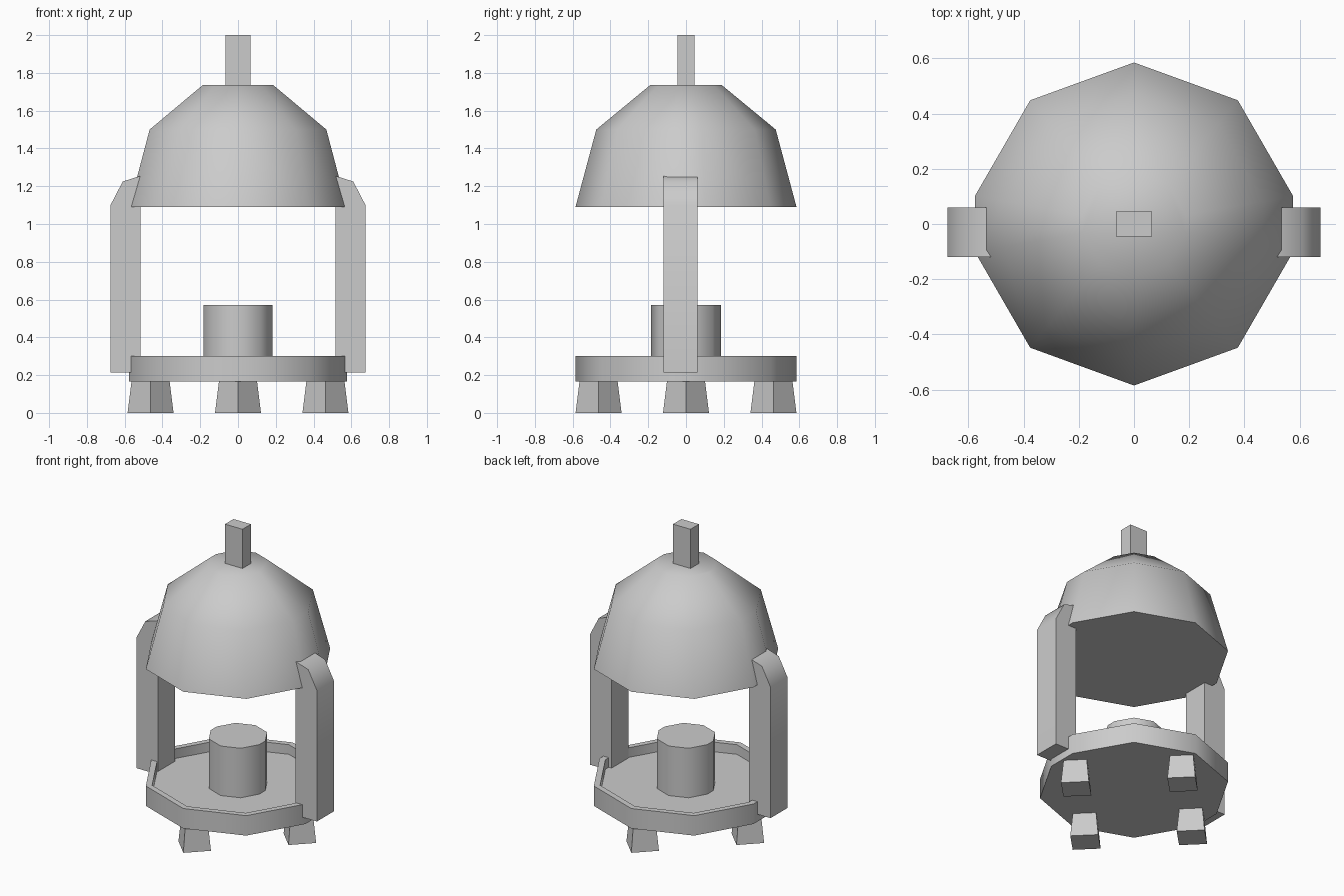
import bpy, bmesh, math

cube = bpy.data.objects.get("Cube")
if cube:
    bpy.data.objects.remove(cube, do_unlink=True)

grey = bpy.data.materials.new("plain_grey")
grey.use_nodes = True
grey.diffuse_color = (0.6, 0.6, 0.6, 1)
grey.node_tree.nodes["Principled BSDF"].inputs["Base Color"].default_value = (0.6, 0.6, 0.6, 1)

# Ten-sided outline, with a short side facing each arm
ANGLES = [0, 40, 80, 100, 140, 180, 220, 260, 280, 320]


def finish(name, bm):
    bmesh.ops.recalc_face_normals(bm, faces=bm.faces)
    mesh = bpy.data.meshes.new(name)
    bm.to_mesh(mesh)
    bm.free()
    mesh.materials.append(grey)
    obj = bpy.data.objects.new(name, mesh)
    bpy.context.collection.objects.link(obj)
    bpy.ops.object.select_all(action='DESELECT')
    obj.select_set(True)
    bpy.context.view_layer.objects.active = obj
    bpy.ops.object.shade_smooth_by_angle(angle=math.radians(60))
    return obj


def loft(name, rings):
    """Skin a list of point rings and cap both ends."""
    bm = bmesh.new()
    loops = [[bm.verts.new(p) for p in ring] for ring in rings]
    for low, high in zip(loops, loops[1:]):
        for i in range(len(low)):
            j = (i + 1) % len(low)
            bm.faces.new((low[i], low[j], high[j], high[i]))
    bm.faces.new(loops[0])
    bm.faces.new(loops[-1])
    return finish(name, bm)


def turned(name, profile):
    """Sweep (radius, height) points around the outline."""
    return loft(name, [[(r * math.sin(math.radians(a)), r * math.cos(math.radians(a)), z)
                        for a in ANGLES] for r, z in profile])


def rect(hx, hy, z):
    return [(-hx, -hy, z), (hx, -hy, z), (hx, hy, z), (-hx, hy, z)]


# Turned parts: tray with a raised rim, central post and domed hood
turned("base_tray", [(0.585, 0.165), (0.585, 0.30), (0.545, 0.30), (0.545, 0.235)])
turned("central_post", [(0.185, 0.22), (0.185, 0.57)])
turned("dome", [(0.585, 1.09), (0.475, 1.5), (0.19, 1.735)])

# Handle on top
loft("top_handle", [rect(0.065, 0.045, 1.70), rect(0.065, 0.045, 2.0)])

# Side arms, bent inward at the top to meet the dome
arm = [(0.515, 0.215), (0.675, 0.215), (0.675, 1.10), (0.61, 1.225), (0.515, 1.255)]
for name, side in (("left_arm", 1), ("right_arm", -1)):
    loft(name, [[(side * x, y, z) for x, z in arm] for y in (-0.12, 0.06)])

# Four tapered feet set diagonally
for name, dx, dy in (("front_foot", 0, -1), ("back_foot", 0, 1),
                     ("left_foot", 1, 0), ("right_foot", -1, 0)):
    foot = loft(name, [rect(0.086, 0.086, 0), rect(0.071, 0.071, 0.17)])
    foot.location = (dx * 0.463, dy * 0.463, 0)
    foot.rotation_euler.z = math.radians(45)
